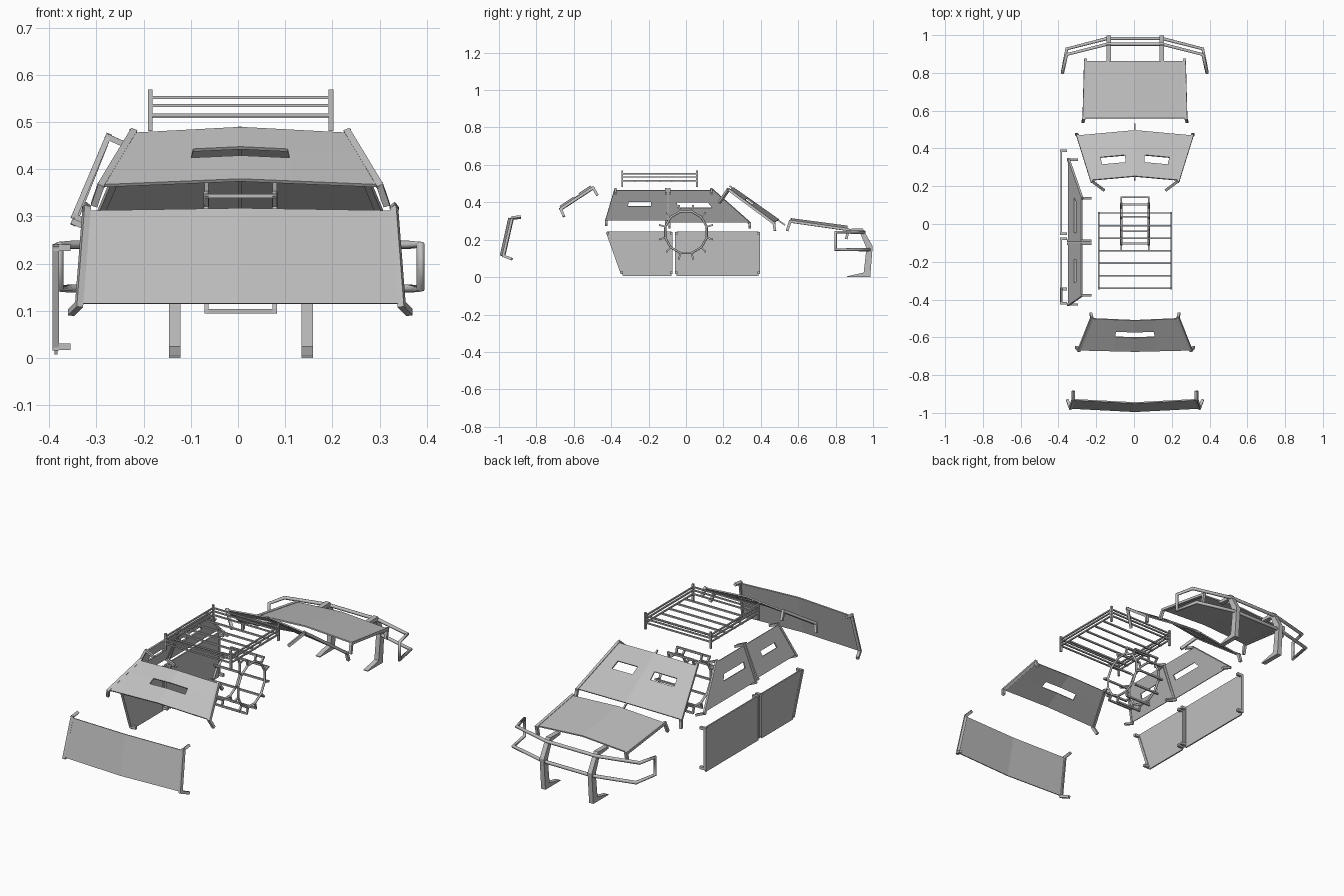
import bpy, bmesh, math
from mathutils import Vector, Matrix

if "Cube" in bpy.data.objects:
    bpy.data.objects.remove(bpy.data.objects["Cube"])

STEEL = (0.52, 0.52, 0.52, 1)
steel = bpy.data.materials.new("grey steel")
steel.use_nodes = True
steel.diffuse_color = STEEL
steel.node_tree.nodes["Principled BSDF"].inputs["Base Color"].default_value = STEEL


def finish(name, bm):
    mesh = bpy.data.meshes.new(name)
    bmesh.ops.recalc_face_normals(bm, faces=bm.faces)
    bm.to_mesh(mesh)
    bm.free()
    mesh.materials.append(steel)
    ob = bpy.data.objects.new(name, mesh)
    bpy.context.scene.collection.objects.link(ob)
    return ob


def beams(name, pairs, width=0.01, depth=None, hint=(0, 0, 1)):
    """Square bars between pairs of points, joined in one object."""
    bm = bmesh.new()
    for a, b in pairs:
        a, b = Vector(a), Vector(b)
        z = (b - a).normalized()
        h = Vector(hint).normalized()
        if abs(z.dot(h)) > 0.95:
            h = Vector((1, 0, 0)) if abs(z.x) < 0.7 else Vector((0, 1, 0))
        x = h.cross(z).normalized()
        rot = Matrix((x, z.cross(x), z)).transposed().to_4x4()
        size = Matrix.Diagonal((width, depth or width, (b - a).length + width * 0.8, 1))
        bmesh.ops.create_cube(bm, size=1, matrix=Matrix.Translation((a + b) / 2) @ rot @ size)
    return finish(name, bm)


def tube(name, points, radius, closed=False):
    """Round tube along a path."""
    curve = bpy.data.curves.new(name, "CURVE")
    curve.dimensions = "3D"
    curve.bevel_depth, curve.bevel_resolution = radius, 2
    curve.use_fill_caps = True
    spline = curve.splines.new("POLY")
    spline.points.add(len(points) - 1)
    for p, co in zip(spline.points, points):
        p.co = (*co, 1)
    spline.use_cyclic_u = closed
    curve.materials.append(steel)
    ob = bpy.data.objects.new(name, curve)
    bpy.context.scene.collection.objects.link(ob)
    return ob


def plate(name, surface, us, vs, holes=(), thickness=0.007):
    """Sheet over a (u, v) surface with some grid cells left open."""
    bm = bmesh.new()
    grid = [[bm.verts.new(surface(u, v)) for u in us] for v in vs]
    for j in range(len(vs) - 1):
        for i in range(len(us) - 1):
            if (i, j) not in holes:
                bm.faces.new((grid[j][i], grid[j][i + 1], grid[j + 1][i + 1], grid[j + 1][i]))
    ob = finish(name, bm)
    mod = ob.modifiers.new("sheet thickness", "SOLIDIFY")
    mod.thickness, mod.offset = thickness, 0
    return ob


def folded(low, low_mid, high, high_mid):
    """Surface creased along the centre line, mirrored left and right."""
    low, low_mid, high, high_mid = map(Vector, (low, low_mid, high, high_mid))

    def surface(u, v):
        side, mid = low.lerp(high, v), low_mid.lerp(high_mid, v)
        p = mid.lerp(side, abs(u))
        p.x = math.copysign(p.x, u)
        return p + Vector((0.005, 0, 0))
    return surface


def quad(a, b, c, d):
    a, b, c, d = map(Vector, (a, b, c, d))
    return lambda u, v: a.lerp(b, u).lerp(d.lerp(c, u), v)


def bracket(name, a, b, tab_a, tab_b=None, width=0.014):
    """Edge rail with a mounting tab at each end."""
    a, b, ta, tb = Vector(a), Vector(b), Vector(tab_a), Vector(tab_b or tab_a)
    beams(name, [(a, b), (a, a + ta), (b, b + tb)], width, hint=ta)


def folded_brackets(name, surface, tab_low, tab_high, reach=1.02):
    for side, label in ((1, "left"), (-1, "right")):
        flip = lambda t: (t[0] * side, t[1], t[2])
        bracket(f"{name}_{label}_bracket", surface(reach * side, -0.01),
                surface(reach * side, 1.02), flip(tab_low), flip(tab_high))


# Tail plate
tail = folded((0.335, -0.975, 0.115), (0, -0.992, 0.115),
              (0.32, -0.93, 0.312), (0, -0.947, 0.317))
plate("tail_plate", tail, (-1, 0, 1), (0, 1))
folded_brackets("tail", tail, (0.015, 0.04, -0.015), (0, 0.04, 0.005))

# Rear window plate with one slit
rear = folded((0.29, -0.668, 0.365), (0, -0.675, 0.377),
              (0.225, -0.5, 0.475), (0, -0.51, 0.487))
plate("rear_window_plate", rear, (-1, -0.4, 0, 0.4, 1), (0, 0.45, 0.62, 1), ((1, 1), (2, 1)))
folded_brackets("rear_window", rear, (0.012, 0.015, -0.035), (0.005, 0.02, -0.035))

# Windscreen plate with two slits and a centre rail
screen = folded((0.297, 0.468, 0.29), (0, 0.495, 0.307),
                (0.225, 0.232, 0.465), (0, 0.252, 0.478))
plate("windscreen_plate", screen, (-1, -0.7, -0.2, 0, 0.2, 0.7, 1), (0, 0.52, 0.68, 1),
      ((1, 1), (4, 1)))
folded_brackets("windscreen", screen, (0.005, 0.005, -0.035), (-0.06, -0.045, -0.065))
beams("windscreen_centre_rail", [((0.004, 0.235, 0.486), (0.004, 0.527, 0.28))], 0.008)

# Bonnet plate
bonnet = folded((0.265, 0.56, 0.298), (0, 0.56, 0.312),
                (0.257, 0.862, 0.255), (0, 0.862, 0.272))
plate("bonnet_plate", bonnet, (-1, 0, 1), (0, 1))
folded_brackets("bonnet", bonnet, (0.005, -0.015, -0.045), (0, -0.01, -0.045))

# Side window plates, right side only
tab = (0.045, 0, -0.02)
LOW, HIGH = -0.345, -0.277
for name, back, front, back_top, front_top, z, us in (
        ("rear_side_window", -0.425, -0.105, -0.378, -0.105, 0.305, (0, 0.31, 0.72, 1)),
        ("front_side_window", -0.088, 0.335, -0.088, 0.14, 0.293, (0, 0.13, 0.68, 1))):
    s = quad((LOW, back, z), (LOW, front, z), (HIGH, front_top, 0.465), (HIGH, back_top, 0.465))
    plate(name + "_plate", s, us, (0, 0.46, 0.62, 1), ((1, 1),))
    for u, label in ((0, "back"), (1, "front")):
        bracket(f"{name}_{label}_bracket", s(u, -0.03), s(u, 1.02), tab, width=0.012)

# Door plates, right side only
for name, back, front, back_top, front_top in (
        ("rear_door", -0.338, -0.078, -0.422, -0.078),
        ("front_door", -0.052, 0.388, -0.052, 0.388)):
    X = -0.386
    s = quad((X, back, 0.007), (X, front, 0.007), (X, front_top, 0.243), (X, back_top, 0.243))
    plate(name + "_plate", s, (0, 1), (0, 1))
    for u, label in ((0, "back"), (1, "front")):
        bracket(f"{name}_{label}_bracket", s(u, 0.07), s(u, 0.96), (0.025, 0, 0), width=0.014)

# Roof rack: corner posts, rails on each side, floor slats
L, R, B, F = -0.186, 0.197, -0.341, 0.058
corners = [(L, B), (R, B), (R, F), (L, F)]
beams("rack_posts", [((x, y, 0.485), (x, y, 0.565)) for x, y in corners], 0.01)
for z in (0.515, 0.535, 0.552):
    beams("rack_rail", [((*corners[i], z), (*corners[(i + 1) % 4], z)) for i in range(4)], 0.007)
slats = [B + (F - B) * i / 6 for i in range(1, 6)]
beams("rack_slats", [((L, y, 0.513), (R, y, 0.513)) for y in slats], 0.008)

# Wheel cage: two rings, posts and outer cross bars
N, CZ = 12, 0.24


def around(x, r, i):
    a = math.radians(15) + i * math.tau / N
    return (x, r * math.cos(a), CZ + r * math.sin(a))


for x in (-0.067, 0.078):
    tube("wheel_cage_ring", [around(x, 0.115, i) for i in range(N)], 0.006, True)
    beams("wheel_cage_posts", [(around(x, 0.115, i), around(x, 0.146, i)) for i in range(N)], 0.009)
beams("wheel_cage_cross_bars",
      [(around(-0.067, 0.146, i), around(0.078, 0.146, i)) for i in range(N)], 0.009)

# Bull bar: one closed loop, upper run forward to the lower run


def run(z, y):
    half = [(0.145, y, z), (0.36, y - 0.055, z), (0.383, 0.8, z)]
    return [(-px, py, pz) for px, py, pz in reversed(half)] + half


loop = run(0.24, 0.952) + run(0.147, 0.982)[::-1]
tube("bull_bar", [(x + 0.004, y, z) for x, y, z in loop], 0.009, True)

# Bull bar legs with wedge feet
LEG = [(0.86, 0.258), (0.945, 0.26), (0.998, 0.165), (0.985, 0.0), (0.86, 0.0), (0.86, 0.004),
       (0.95, 0.024), (0.965, 0.155), (0.93, 0.238), (0.86, 0.245)]
for x, label in ((-0.134, "right"), (0.147, "left")):
    bm = bmesh.new()
    face = bm.faces.new([bm.verts.new((x - 0.0125, y, z)) for y, z in LEG])
    new = bmesh.ops.extrude_face_region(bm, geom=[face])["geom"]
    bmesh.ops.translate(bm, vec=(0.025, 0, 0),
                        verts=[v for v in new if isinstance(v, bmesh.types.BMVert)])
    finish(f"bull_bar_{label}_leg", bm)
